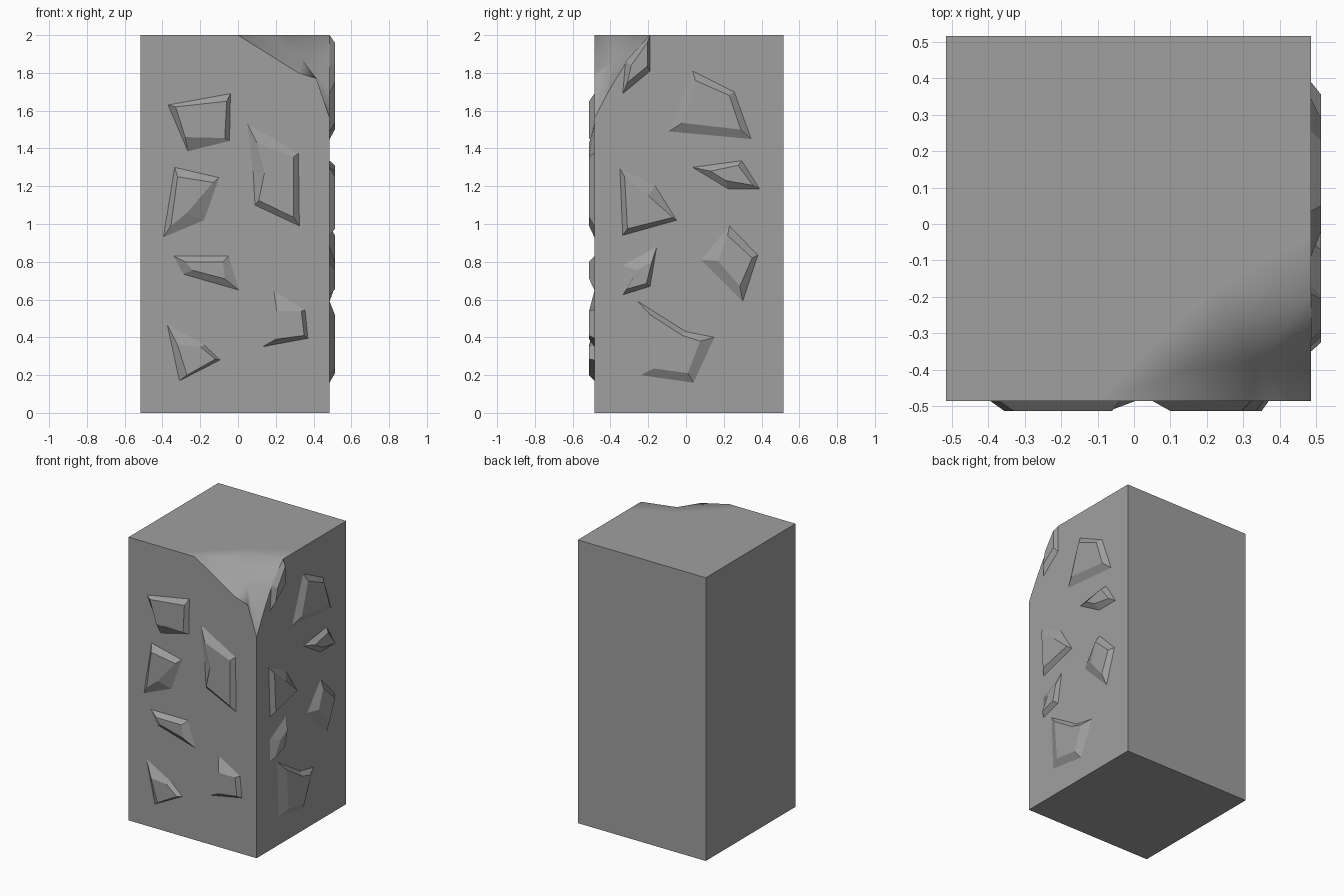
import bpy
import bmesh
from mathutils import Vector

cube = bpy.data.objects.get("Cube")
if cube:
    bpy.data.objects.remove(cube, do_unlink=True)

LEFT, RIGHT, FRONT, BACK, TOP = -0.515, 0.485, -0.485, 0.515, 2.0
DEPTH = 0.028

stone = bpy.data.materials.new("grey_stone")
stone.use_nodes = True
grey = (0.35, 0.35, 0.35, 1.0)
stone.diffuse_color = grey
stone.node_tree.nodes["Principled BSDF"].inputs["Base Color"].default_value = grey


def add_object(name, bm):
    """Turn a bmesh into a named stone object."""
    bmesh.ops.recalc_face_normals(bm, faces=bm.faces[:])
    mesh = bpy.data.meshes.new(name)
    bm.to_mesh(mesh)
    bm.free()
    mesh.materials.append(stone)
    obj = bpy.data.objects.new(name, mesh)
    bpy.context.collection.objects.link(obj)
    return obj


def build_block():
    """Square pillar with one broken upper corner."""
    bm = bmesh.new()

    def row(*points):
        return [bm.verts.new(p) for p in points]

    def face(*verts, smooth=False):
        bm.faces.new(verts).smooth = smooth

    # Corners of the box
    base = row((LEFT, FRONT, 0), (RIGHT, FRONT, 0), (RIGHT, BACK, 0), (LEFT, BACK, 0))
    front_top, right_top, back_top = row(
        (LEFT, FRONT, TOP), (RIGHT, BACK, TOP), (LEFT, BACK, TOP))

    # Outline of the break: along the front, along the side, along the top
    start, end, tip, heart = row(
        (0, FRONT, TOP), (RIGHT, -0.19, TOP), (RIGHT, FRONT, 1.56), (0.34, -0.38, 1.87))
    front_rim = row((0.32, FRONT, 1.8), (0.415, FRONT, 1.77))
    side_rim = row((RIGHT, -0.4, 1.72), (RIGHT, -0.32, 1.85))
    top_rim = row((0.25, -0.255, TOP), (0.16, -0.395, TOP))

    # Ring on the top that keeps the soft shading close to the break
    ring = row((-0.1, FRONT, TOP), (0.04, -0.34, TOP), (0.22, -0.18, TOP), (RIGHT, -0.03, TOP))

    # Flat walls
    face(*reversed(base))
    face(base[0], base[1], tip, *reversed(front_rim), start, ring[0], front_top)
    face(base[1], base[2], right_top, ring[3], end, *reversed(side_rim), tip)
    face(base[2], base[3], back_top, right_top)
    face(base[3], base[0], front_top, back_top)

    # Top and the rounded break
    face(front_top, *ring, right_top, back_top, smooth=True)
    inner = [start, top_rim[1], top_rim[0], end]
    for i in range(3):
        face(ring[i], inner[i], inner[i + 1], ring[i + 1], smooth=True)
    loop = [start, *front_rim, tip, *side_rim, end, *top_rim]
    for a, b in zip(loop, loop[1:] + loop[:1]):
        face(a, b, heart, smooth=True)
    return add_object("broken_pillar", bm)


def build_chip(name, outer, inner, place):
    """Raised stone chip: an outline on the wall sloping to a smaller flat top."""
    bm = bmesh.new()
    low = [bm.verts.new(place(u / 100, v / 100, 0)) for u, v in outer]
    high = [bm.verts.new(place(u / 100, v / 100, DEPTH)) for u, v in inner]
    bm.faces.new(low)
    bm.faces.new(high)
    for i in range(len(low)):
        j = (i + 1) % len(low)
        bm.faces.new((low[i], low[j], high[j], high[i]))
    add_object(name, bm)


def on_front(u, v, d):
    return Vector((u, FRONT - d, v))


def on_side(u, v, d):
    return Vector((RIGHT + d, u, v))


# Outlines and flat tops, in hundredths along and up each wall
front_chips = [
    ([(-37, 163), (-4, 169), (-4.5, 144), (-26.5, 138.5)],
     [(-33, 162), (-6, 165), (-7, 145.5), (-28, 146)]),
    ([(-33.5, 130), (-10, 124.5), (-18, 102), (-39.5, 93)],
     [(-32, 125), (-13, 122), (-27, 106), (-35.5, 99)]),
    ([(-34, 83), (-5, 83), (0.5, 65), (-29, 73.5)],
     [(-28, 80), (-8, 80), (-7, 71), (-24, 75.5)]),
    ([(-37.5, 47), (-18, 36), (-9.5, 28), (-31, 17)],
     [(-32, 36), (-20, 35), (-12, 28.5), (-27, 20)]),
    ([(19, 64.5), (35.5, 54.5), (37, 39.5), (13, 35)],
     [(20.5, 54), (33.5, 54), (35, 41), (20, 39)]),
    ([(5, 153), (32, 137.5), (32.5, 99), (9, 110), (8, 128)],
     [(10, 143), (29.5, 135.5), (29.5, 103.5), (11, 112.5), (14, 127)]),
]
side_chips = [
    ([(-19, 200), (-19, 181), (-33.5, 169), (-32, 186)],
     [(-20.5, 196), (-20.5, 183.5), (-31, 175), (-29, 184)]),
    ([(3.5, 181), (25.5, 170), (34.5, 145), (-9, 149)],
     [(5, 176), (23, 168), (29, 150), (-2, 153.5)]),
    ([(3.5, 130), (29.5, 133.5), (39, 118.5), (22.5, 118.5)],
     [(13, 128), (27.5, 131), (35.5, 120.5), (21, 123)]),
    ([(-35, 129.5), (-16.5, 120.5), (-5, 102), (-33.5, 94)],
     [(-32.5, 125), (-20, 115), (-7, 103.5), (-31, 97.5)]),
    ([(-33.5, 78), (-15.5, 88), (-19, 67), (-33.5, 62.5)],
     [(-26, 75.5), (-18, 80), (-21, 68.5), (-31.5, 65.5)]),
    ([(23, 99), (38, 83.5), (30, 59), (8, 81)],
     [(22, 94), (35, 82), (28.5, 67), (17, 80.5)]),
    ([(-25.5, 59), (0, 43), (15, 40), (4, 16), (-24, 20)],
     [(-19, 52), (-2, 41), (7.5, 38), (1, 21), (-17, 23.5)]),
]

build_block()
for wall, chips, place in (("front", front_chips, on_front), ("side", side_chips, on_side)):
    for number, (outer, inner) in enumerate(chips, 1):
        build_chip(f"{wall}_chip_{number}", outer, inner, place)
